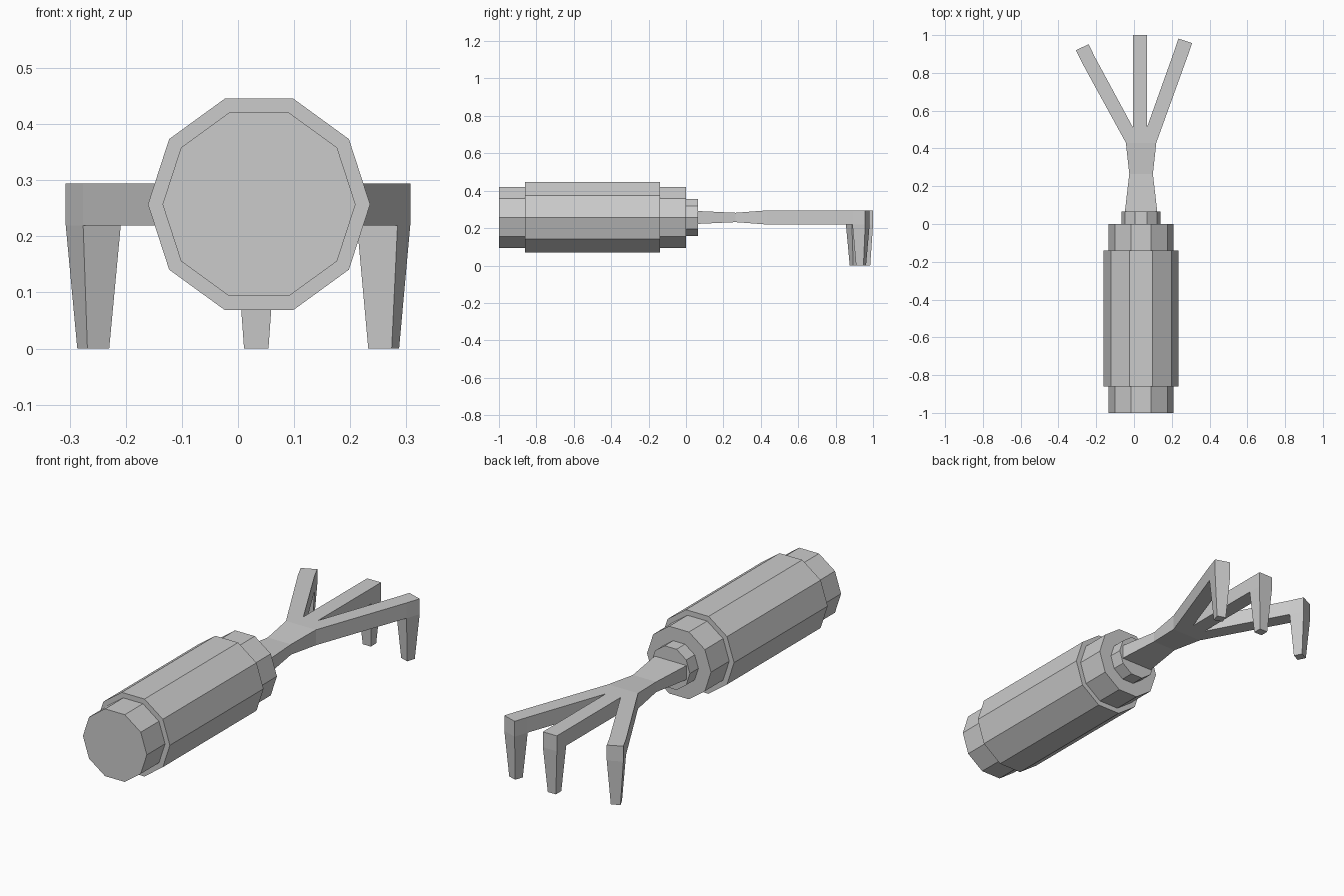
import bpy, bmesh, math
from mathutils import Vector

if "Cube" in bpy.data.objects:
    bpy.data.objects.remove(bpy.data.objects["Cube"])

CX, CZ = 0.0375, 0.257


def finish(name, bm):
    bmesh.ops.recalc_face_normals(bm, faces=bm.faces)
    me = bpy.data.meshes.new(name)
    bm.to_mesh(me)
    bm.free()
    ob = bpy.data.objects.new(name, me)
    bpy.context.collection.objects.link(ob)
    return ob


def lathe(name, profile, sides=10):
    """Solid of revolution along y from (y, radius) points."""
    bm = bmesh.new()
    rings = []
    for y, r in profile:
        angles = [2 * math.pi * i / sides for i in range(sides)]
        rings.append([bm.verts.new((CX + r * math.cos(a), y, CZ + r * math.sin(a))) for a in angles])
    for lo, hi in zip(rings, rings[1:]):
        for i in range(sides):
            j = (i + 1) % sides
            bm.faces.new((lo[i], lo[j], hi[j], hi[i]))
    bm.faces.new(rings[0])
    bm.faces.new(rings[-1])
    return finish(name, bm)


# Handle with a thicker middle, and the collar at its end
lathe("handle", [(-1, .172), (-.86, .172), (-.86, .198), (-.14, .198), (-.14, .172), (0, .172)])
lathe("collar", [(-.01, .104), (.065, .104)])

# Fork plan: waisted stem, hub, then three prongs (x, y, half thickness)
T = 0.0375
pts = [(-.05, .05, .035), (.125, .05, .035), (.1, .265, .025), (-.025, .265, .025),
       (.118, .43, T), (-.043, .43, T), (.07, .515, T), (-.005, .51, T)]
cells = [(0, 1, 2, 3), (3, 2, 4, 5), (5, 4, 6, 7)]
tine_cells = []
# Each prong: left and right base points, left and right tip corners
for a, b, tip_l, tip_r in [(5, 7, (-.307, .92), (-.24, .952)),
                           (7, 6, (-.005, 1.0), (.07, 1.0)),
                           (6, 4, (.235, .982), (.307, .958))]:
    l, r = Vector(tip_l), Vector(tip_r)
    across = (r - l).normalized()
    back = Vector((across.y, -across.x)) * 0.072
    n = len(pts)
    pts += [(p.x, p.y, T) for p in (l + back, r + back, r, l)]
    cells += [(a, b, n + 1, n), (n, n + 1, n + 2, n + 3)]
    tine_cells.append(len(cells) - 1)

bm = bmesh.new()
top = [bm.verts.new((x, y, CZ + t)) for x, y, t in pts]
bot = [bm.verts.new((x, y, CZ - t)) for x, y, t in pts]
tops = [bm.faces.new([top[i] for i in c]) for c in cells]
bottoms = [bm.faces.new([bot[i] for i in reversed(c)]) for c in cells]
# Side walls along the outline
edges = [(c[i], c[(i + 1) % 4]) for c in cells for i in range(4)]
keys = [frozenset(e) for e in edges]
for i, j in edges:
    if keys.count(frozenset((i, j))) == 1:
        bm.faces.new((top[i], bot[i], bot[j], top[j]))
# Tapered tines pointing down from the prong ends
for k in tine_cells:
    f = bmesh.ops.extrude_discrete_faces(bm, faces=[bottoms[k]])["faces"][0]
    c = f.calc_center_median()
    for v in f.verts:
        v.co.xy = c.xy + (v.co.xy - c.xy) * 0.58
        v.co.z = 0
finish("fork", bm)
